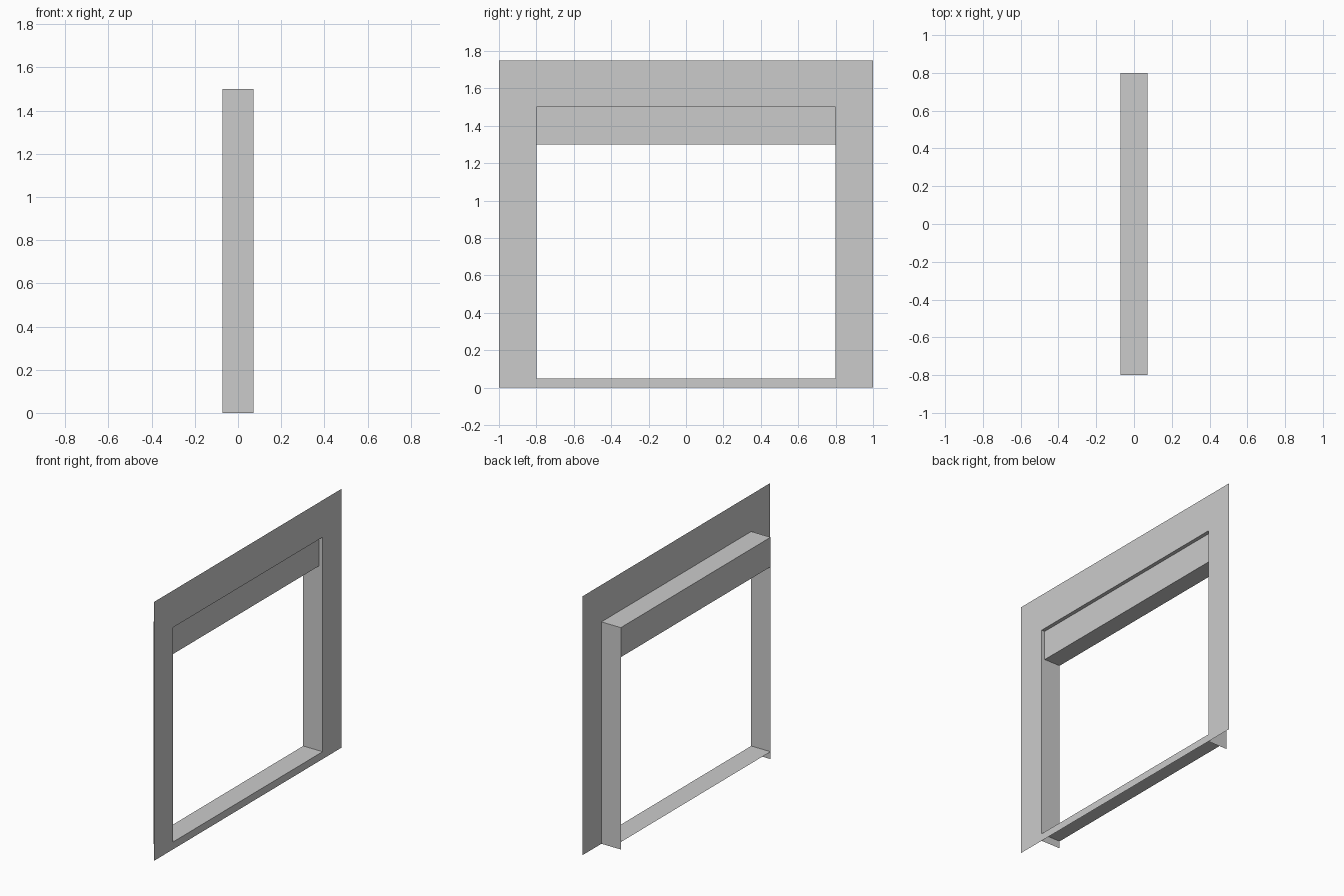
import bpy
import bmesh

cube = bpy.data.objects.get("Cube")
if cube:
    bpy.data.objects.remove(cube, do_unlink=True)

FRONT, BACK = 0.0725, -0.0725       # x of the facing panel and of the rear edge
HALF_OUT, TOP_OUT = 1.0, 1.75       # outer size of the facing
HALF_IN, SILL, HEAD = 0.8, 0.05, 1.5  # opening
HEADER_FRONT, HEADER_LOW = 0.0475, 1.3

grey = bpy.data.materials.new("plain grey")
grey.use_nodes = True
colour = (0.6, 0.6, 0.6, 1)
grey.diffuse_color = colour
grey.node_tree.nodes["Principled BSDF"].inputs["Base Color"].default_value = colour


def sheet(name, start, end, closed=False):
    """Thin surface joining two matching point loops with quads."""
    bm = bmesh.new()
    a = [bm.verts.new(p) for p in start]
    b = [bm.verts.new(p) for p in end]
    n = len(a)
    for i in range(n if closed else n - 1):
        j = (i + 1) % n
        bm.faces.new((a[i], a[j], b[j], b[i]))
    mesh = bpy.data.meshes.new(name)
    bm.to_mesh(mesh)
    bm.free()
    mesh.materials.append(grey)
    obj = bpy.data.objects.new(name, mesh)
    bpy.context.collection.objects.link(obj)
    return obj


def rectangle(x, half, low, high):
    return [(x, -half, low), (x, half, low), (x, half, high), (x, -half, high)]


# Flat facing around the opening
sheet("facing_panel", rectangle(FRONT, HALF_OUT, 0, TOP_OUT),
      rectangle(FRONT, HALF_IN, SILL, HEAD), closed=True)

# Side linings run down to the floor
for side, name in ((-1, "front_jamb"), (1, "back_jamb")):
    y = side * HALF_IN
    sheet(name, [(FRONT, y, 0), (FRONT, y, HEAD)][::side],
          [(BACK, y, 0), (BACK, y, HEAD)][::side])


def along_opening(name, profile):
    """Run an x-z profile across the width of the opening."""
    return sheet(name, [(x, -HALF_IN, z) for x, z in profile],
                 [(x, HALF_IN, z) for x, z in profile])


# Sill and top lining
along_opening("sill", [(FRONT, SILL), (BACK, SILL)])
along_opening("top_lining", [(BACK, HEAD), (FRONT, HEAD)][::-1])

# Hanging header, set slightly back from the facing
along_opening("header", [(BACK, HEAD), (BACK, HEADER_LOW),
                         (HEADER_FRONT, HEADER_LOW), (HEADER_FRONT, HEAD)])
